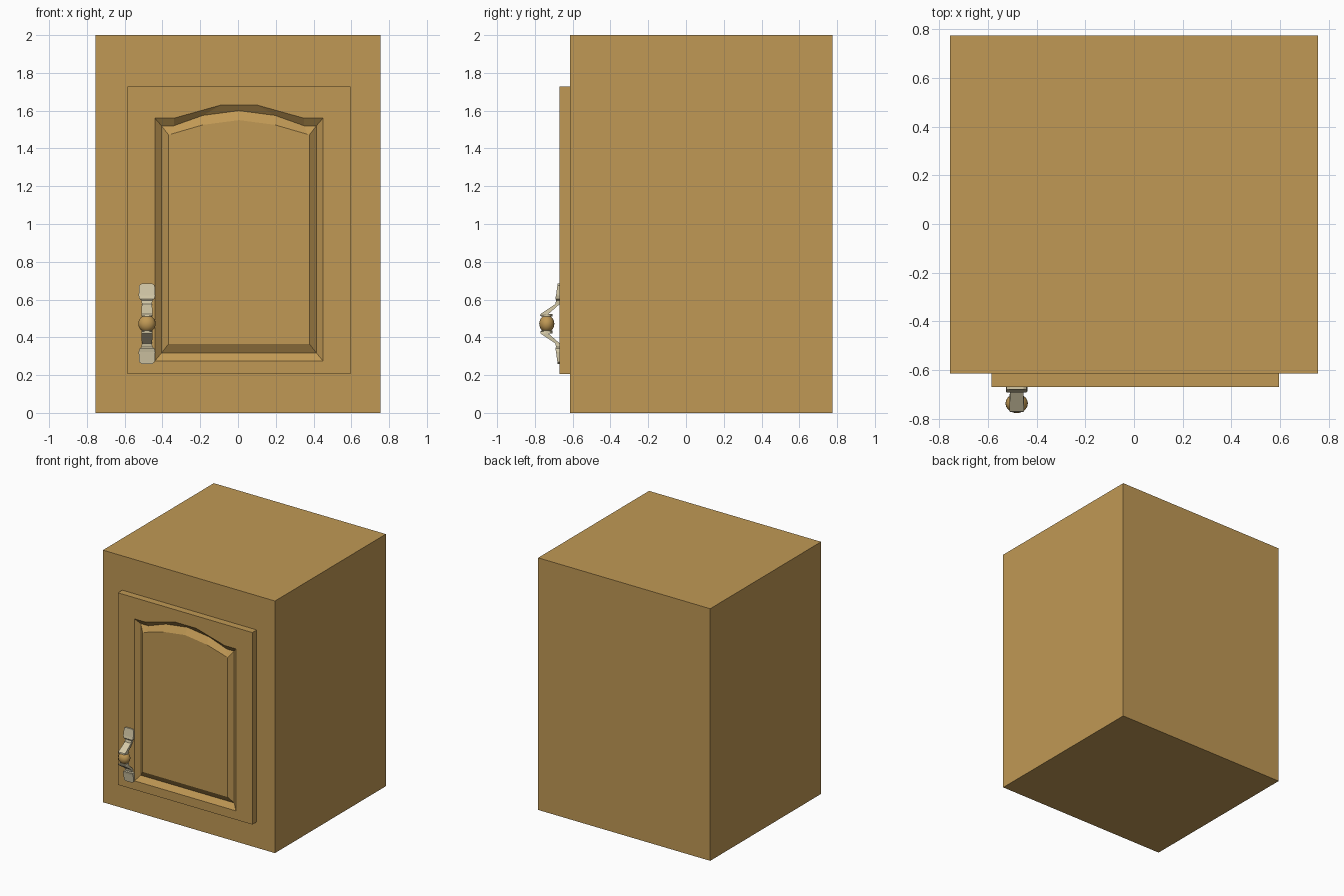
import bpy, bmesh

if "Cube" in bpy.data.objects:
    bpy.data.objects.remove(bpy.data.objects["Cube"])


def material(name, rgb):
    m = bpy.data.materials.new(name)
    m.diffuse_color = (*rgb, 1)
    m.use_nodes = True
    m.node_tree.nodes["Principled BSDF"].inputs["Base Color"].default_value = m.diffuse_color
    return m


WOOD = material("honey wood", (0.53, 0.318, 0.09))
METAL = material("pale metal", (0.66, 0.585, 0.39))


def finish(bm, name, mat):
    bmesh.ops.recalc_face_normals(bm, faces=bm.faces)
    me = bpy.data.meshes.new(name)
    bm.to_mesh(me)
    bm.free()
    me.materials.append(mat)
    ob = bpy.data.objects.new(name, me)
    bpy.context.collection.objects.link(ob)
    return ob


def loft(name, rings, mat):
    """Join equal-sized point rings into one closed solid."""
    bm = bmesh.new()
    vs = [[bm.verts.new(p) for p in ring] for ring in rings]
    n = len(vs[0])
    for a, b in zip(vs, vs[1:]):
        for i in range(n):
            j = (i + 1) % n
            bm.faces.new((a[i], a[j], b[j], b[i]))
    bm.faces.new(vs[0])
    bm.faces.new(vs[-1])
    return finish(bm, name, mat)


def rect(x, y0, y1, z):
    return [(-x, y0, z), (x, y0, z), (x, y1, z), (-x, y1, z)]


# Cabinet body
loft("cabinet_body", [rect(0.755, -0.615, 0.775, z) for z in (0, 2)], WOOD)

# Door with an arched, grooved panel
FRONT, CX = -0.67, 0.005


def arch(y, zb, corner, shoulder, mid, top):
    right = [corner, shoulder, mid]
    pts = [(-corner[0], zb), (corner[0], zb)] + right + [(0, top)]
    pts += [(-x, z) for x, z in reversed(right)]
    return [(CX + x, y, z) for x, z in pts]


def door_edge(y):
    return arch(y, 0.205, (0.59, 1.728), (0.35, 1.728), (0.09, 1.728), 1.728)


loft("door", [
    door_edge(-0.614),
    door_edge(FRONT),
    arch(FRONT, 0.275, (0.445, 1.56), (0.345, 1.56), (0.095, 1.63), 1.63),
    arch(FRONT + 0.03, 0.317, (0.41, 1.52), (0.345, 1.52), (0.19, 1.575), 1.60),
    arch(FRONT, 0.365, (0.373, 1.472), (0.362, 1.475), (0.19, 1.525), 1.55),
], WOOD)

# Handle: flared plates with arms, mirrored about the knob
HX, HY, HZ = -0.482, -0.737, 0.472
# height from knob, half width, front y, back y
stations = [
    (0.212, 0.028, -0.680, -0.669),
    (0.203, 0.041, -0.681, -0.669),
    (0.150, 0.044, -0.688, -0.669),
    (0.132, 0.040, -0.692, -0.669),
    (0.124, 0.029, -0.688, -0.669),
    (0.104, 0.027, -0.692, -0.669),
    (0.052, 0.030, -0.770, -0.728),
    (0.042, 0.027, -0.772, -0.712),
]
for side, s in (("upper", 1), ("lower", -1)):
    loft(f"{side}_handle_arm", [
        [(HX + x, y, z) for x, y, z in rect(w, f, b, HZ + s * h)]
        for h, w, f, b in stations], METAL)
    # Collar between arm and knob
    bpy.ops.mesh.primitive_cylinder_add(
        vertices=12, radius=0.03, depth=0.014,
        location=(HX, HY, HZ + s * 0.044))
    collar = bpy.context.object
    collar.name = f"{side}_handle_collar"
    collar.data.materials.append(METAL)
    bpy.ops.object.shade_smooth_by_angle()

# Wooden knob
bpy.ops.mesh.primitive_uv_sphere_add(segments=20, ring_count=12, radius=1,
                                     location=(HX, HY, HZ))
knob = bpy.context.object
knob.name = "handle_knob"
knob.scale = (0.046, 0.040, 0.046)
knob.data.materials.append(WOOD)
bpy.ops.object.shade_smooth_by_angle()
